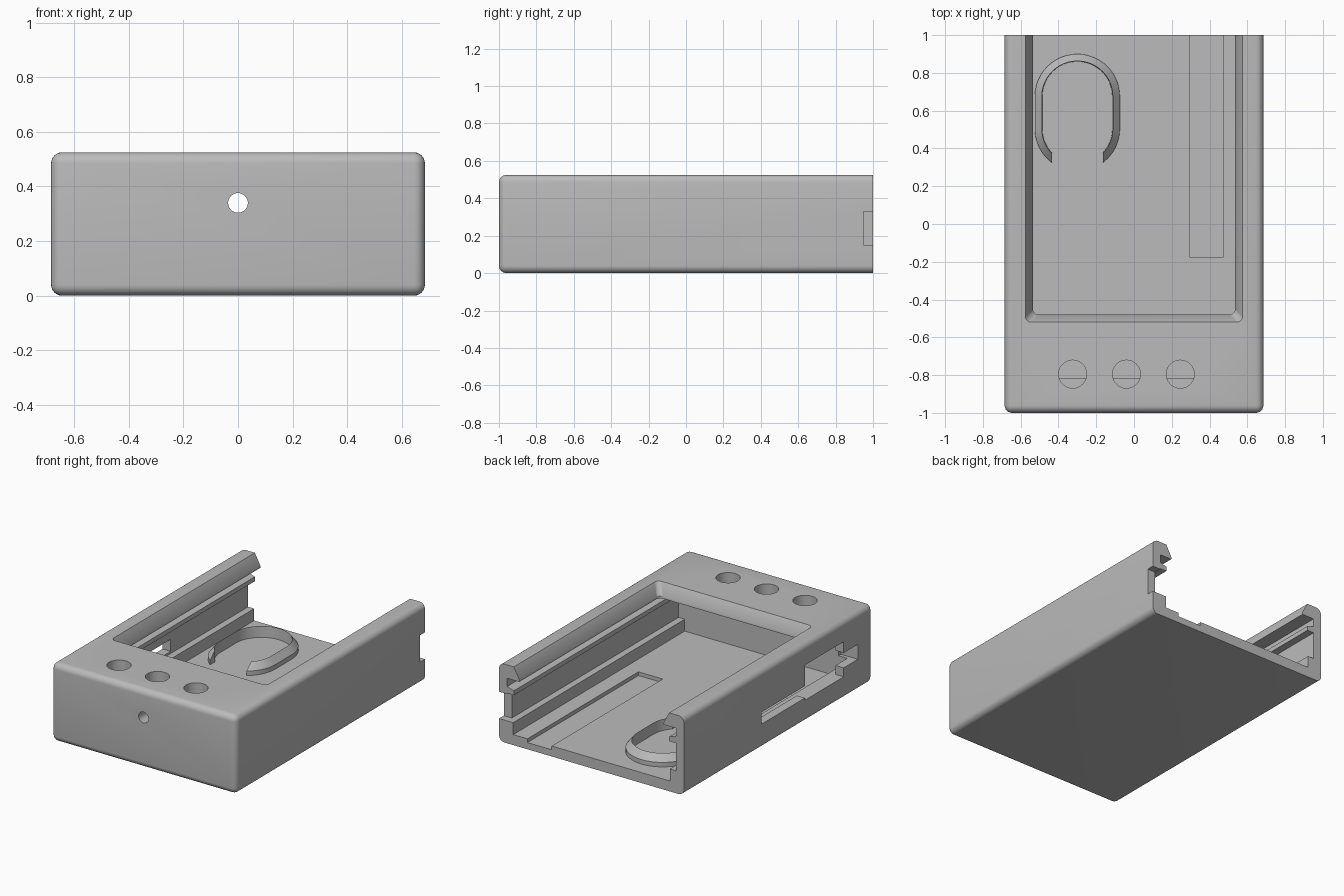
import bpy, bmesh, math
from mathutils import Vector

cube = bpy.data.objects.get("Cube")
if cube:
    bpy.data.objects.remove(cube)

grey = bpy.data.materials.new("plain grey")
grey.use_nodes = True
grey.diffuse_color = (0.5, 0.5, 0.5, 1)
grey.node_tree.nodes["Principled BSDF"].inputs["Base Color"].default_value = (0.5, 0.5, 0.5, 1)


def finish(name, bm):
    bmesh.ops.recalc_face_normals(bm, faces=bm.faces)
    mesh = bpy.data.meshes.new(name)
    bm.to_mesh(mesh)
    bm.free()
    mesh.materials.append(grey)
    obj = bpy.data.objects.new(name, mesh)
    bpy.context.collection.objects.link(obj)
    return obj


def loft(name, rings, closed=False):
    """Skin matching point rings; cap the ends, or join last to first."""
    bm = bmesh.new()
    loops = [[bm.verts.new(p) for p in ring] for ring in rings]
    pairs = list(zip(loops, loops[1:]))
    n = len(loops[0])
    for a, b in pairs:
        for i in range(n):
            j = (i + 1) % n
            bm.faces.new((a[i], a[j], b[j], b[i]))
    bm.faces.new(loops[0])
    bm.faces.new(loops[-1])
    return finish(name, bm)


def box(name, x, y, z):
    return loft(name, [[(x[0], y[0], h), (x[1], y[0], h), (x[1], y[1], h), (x[0], y[1], h)] for h in z])


def circle(r, n=48):
    return [(r * math.cos(t * math.tau / n), r * math.sin(t * math.tau / n)) for t in range(n)]


def rounded_front(half, front, r, z):
    """Outline open past the back, with two rounded front corners."""
    pts = [(half, 1.2, z), (-half, 1.2, z)]
    for cx, start in ((-half + r, math.pi), (half - r, 1.5 * math.pi)):
        for k in range(9):
            a = start + k * math.pi / 16
            pts.append((cx + r * math.cos(a), front + r + r * math.sin(a), z))
    return pts


def cut(target, cutter):
    mod = target.modifiers.new("cut", "BOOLEAN")
    mod.operation = "DIFFERENCE"
    mod.solver = "EXACT"
    mod.object = cutter
    bpy.context.view_layer.objects.active = target
    bpy.ops.object.modifier_apply(modifier=mod.name)
    bpy.data.objects.remove(cutter)


def smooth(obj):
    bpy.ops.object.select_all(action="DESELECT")
    obj.select_set(True)
    bpy.context.view_layer.objects.active = obj
    bpy.ops.object.shade_smooth_by_angle(angle=math.radians(30))


# Outer shell, rounded everywhere except the flat open back
bm = bmesh.new()
bmesh.ops.create_cube(bm, size=1)
for v in bm.verts:
    v.co = Vector((v.co.x * 1.37, v.co.y * 2, (v.co.z + 0.5) * 0.525))
edges = [e for e in bm.edges if not all(v.co.y > 0.9 for v in e.verts)]
bmesh.ops.bevel(bm, geom=edges, offset=0.04, segments=6, profile=0.5, affect="EDGES")
case = finish("case_shell", bm)

# Inner cavity with foot ledges and guide rails along both walls
half = [(0.58, 0.07), (0.58, 0.15), (0.625, 0.15), (0.625, 0.335),
        (0.575, 0.335), (0.575, 0.365), (0.625, 0.38), (0.625, 0.435)]
section = half + [(-x, z) for x, z in reversed(half)]
cut(case, loft("cavity_cutter", [[(x, y, z) for x, z in section] for y in (-0.815, 1.2)]))

# Top opening with sloped lips
cut(case, loft("opening_cutter", [
    rounded_front(0.535, -0.48, 0.03, 0.40),
    rounded_front(0.535, -0.48, 0.03, 0.45),
    rounded_front(0.575, -0.52, 0.03, 0.525),
    rounded_front(0.575, -0.52, 0.03, 0.60)]))

# Shallow floor channel
cut(case, box("channel_cutter", (0.295, 0.475), (-0.175, 1.2), (0.045, 0.2)))

# Three button holes
for cx in (-0.325, -0.04, 0.245):
    cut(case, loft("button_cutter", [[(cx + x, -0.795 + y, z) for x, y in circle(0.074)]
                                     for z in (0.42, 0.6)]))

# Round hole in the front wall
cut(case, loft("front_hole_cutter", [[(x, y, 0.34 + z) for x, z in circle(0.036)]
                                     for y in (-1.1, -0.7)]))

# Side ports on the right wall, and the latch notch on the left wall
for ys, zs in (((-0.30, 0.18), (0.165, 0.245)),
               ((-0.69, -0.28), (0.15, 0.385)),
               ((-0.84, -0.67), (0.21, 0.31))):
    cut(case, box("port_cutter", (-0.8, -0.56), ys, zs))
cut(case, box("notch_cutter", (0.56, 0.8), (0.95, 1.2), (0.15, 0.33)))
smooth(case)


# Open loop clip standing on the floor
def clip_path(r, z, n=24):
    end = math.acos(0.135 / r)
    pts = []
    for a0, a1, cy in ((-end, 0, 0.505), (0, math.pi, 0.675), (math.pi, math.pi + end, 0.505)):
        for k in range(n + 1):
            a = a0 + (a1 - a0) * k / n
            pts.append((-0.3 + r * math.cos(a), cy + r * math.sin(a), z))
    return pts


corners = [(0.185, 0.06), (0.225, 0.06), (0.225, 0.10), (0.188, 0.145)]
clip = loft("loop_clip", list(zip(*[clip_path(r, z) for r, z in corners])))
smooth(clip)
